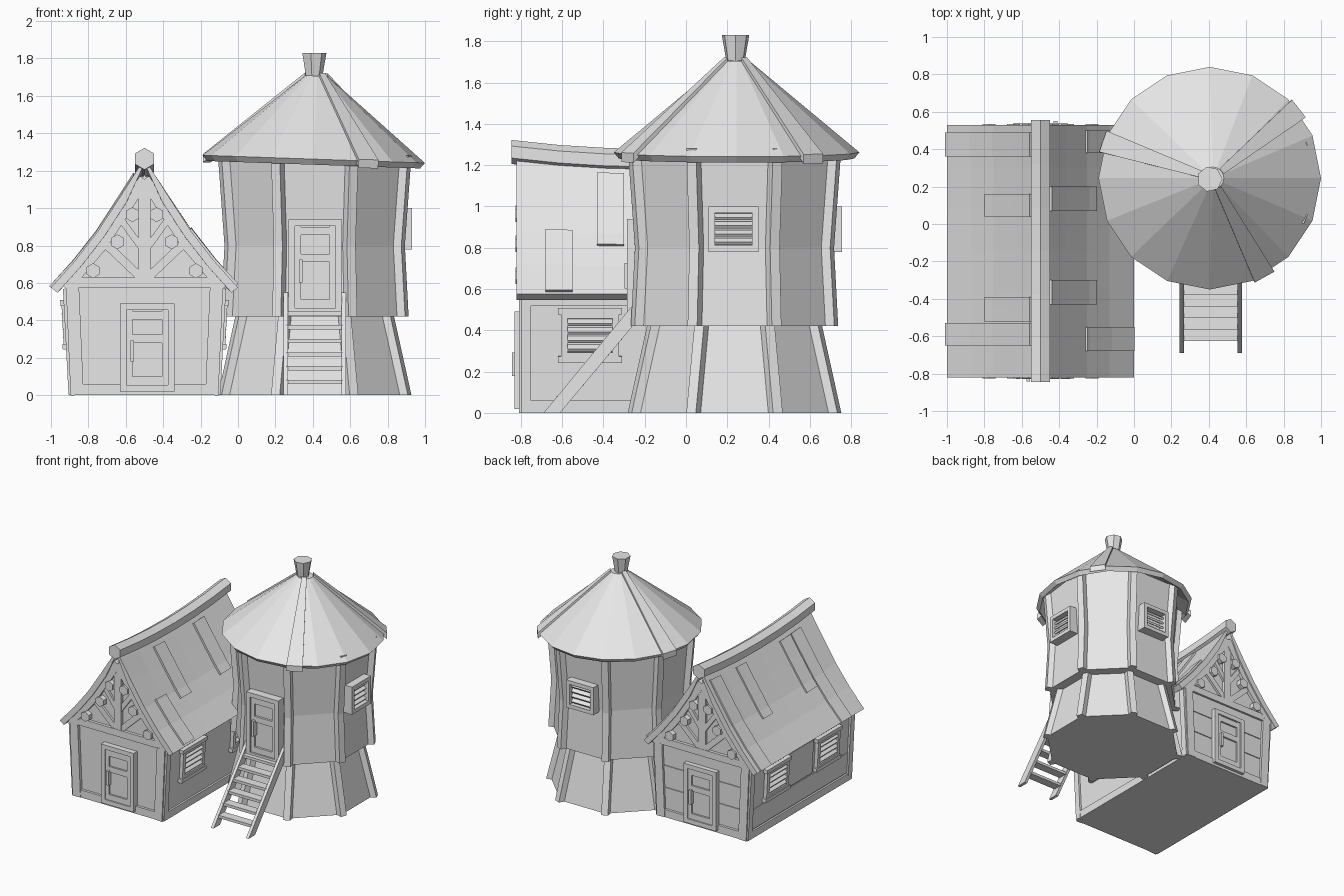
import bpy, bmesh, math
from mathutils import Matrix, Vector

old = bpy.data.objects.get("Cube")
if old:
    bpy.data.objects.remove(old)

grey = bpy.data.materials.new("plain_grey")
grey.use_nodes = True
grey.diffuse_color = (0.8, 0.8, 0.8, 1)
grey.node_tree.nodes["Principled BSDF"].inputs["Base Color"].default_value = (0.8, 0.8, 0.8, 1)


def loft(name, rings, m=Matrix()):
    """Skin equal rings of points and cap both ends."""
    bm = bmesh.new()
    loops = [[bm.verts.new(m @ Vector(p)) for p in ring] for ring in rings]
    n = len(loops[0])
    for a, b in zip(loops, loops[1:]):
        for i in range(n):
            j = (i + 1) % n
            bm.faces.new((a[i], a[j], b[j], b[i]))
    bm.faces.new(loops[0])
    bm.faces.new(loops[-1])
    bmesh.ops.recalc_face_normals(bm, faces=bm.faces)
    mesh = bpy.data.meshes.new(name)
    bm.to_mesh(mesh)
    bm.free()
    mesh.materials.append(grey)
    ob = bpy.data.objects.new(name, mesh)
    bpy.context.collection.objects.link(ob)
    return ob


def box(name, m, x, y, z):
    """Box from (low, high) ranges in the frame m."""
    return loft(name, [[(x[0], y[0], h), (x[1], y[0], h), (x[1], y[1], h), (x[0], y[1], h)] for h in z], m)


def beam(name, m, p, q, w, d):
    """Bar from p to q, w wide in the wall plane, d deep in y."""
    p, q = Vector(p), Vector(q)
    side = (q - p).cross(Vector((0, 1, 0))).normalized() * w / 2
    dep = Vector((0, d / 2, 0))
    return loft(name, [[c - side - dep, c + side - dep, c + side + dep, c - side + dep] for c in (p, q)], m)


def ngon(n, r, z, turn=0.0):
    return [(r * math.cos(turn + math.tau * i / n), r * math.sin(turn + math.tau * i / n), z) for i in range(n)]


def wall_frame(x, y, z, turn):
    """Local frame on a wall: -y points out, x runs across."""
    return Matrix.Translation((x, y, z)) @ Matrix.Rotation(math.radians(turn), 4, 'Z')


def frame(name, m, w, h, t, out):
    for s in (-1, 1):
        a, b = sorted((s * w / 2, s * (w / 2 - t)))
        box(name + "_jamb", m, (a, b), (-out, 0.05), (0, h))
    for z in (0, h - t):
        box(name + "_rail", m, (t - w / 2, w / 2 - t), (-out, 0.05), (z, z + t))


def door(name, m, w, h, out):
    frame(name, m, w, h, 0.035, out)
    u = w / 2 - 0.035
    box(name + "_slab", m, (-u, u), (0.005 - out * 0.6, 0.05), (0.03, h - 0.03))
    for z in (0.035, h * 0.55, h - 0.085):
        box(name + "_crosspiece", m, (0.03 - u, u - 0.03), (-out * 0.8, 0), (z, z + 0.045))
    for s in (-1, 1):
        a, b = sorted((s * u, s * (u - 0.03)))
        box(name + "_stile", m, (a, b), (-out * 0.8, 0), (0.03, h - 0.03))
    box(name + "_handle", m, (0.02 - u, 0.04 - u), (-out - 0.012, 0), (h * 0.34, h * 0.58))


def window(name, m, w, h, out):
    frame(name, m, w, h, 0.03, out)
    for i in range(4):
        z = 0.03 + (i + 0.5) * (h - 0.06) / 4
        tilt = m @ Matrix.Translation((0, -out * 0.45, z)) @ Matrix.Rotation(0.6, 4, 'X')
        box(name + "_slat", tilt, (0.03 - w / 2, w / 2 - 0.03), (-0.017, 0.017), (-0.008, 0.008))


# ---------------------------------------------------------------- tower
tower = Matrix.Translation((0.41, 0.235, 0))
corner = math.pi / 8
to_corner = 1 / math.cos(corner)
sections = {"lower": [(0, 0.48), (0.43, 0.385)],
            "upper": [(0.42, 0.465), (0.8, 0.445), (1.28, 0.48)]}
for part, rows in sections.items():
    loft("tower_" + part + "_wall", [ngon(8, r * to_corner, z, corner) for z, r in rows], tower)
    for i in range(8):
        turn = tower @ Matrix.Rotation(corner * (2 * i + 1), 4, 'Z')
        post = [[(r * to_corner + a, b, z) for a, b in ((-0.03, -0.035), (0.03, -0.025), (0.03, 0.025), (-0.03, 0.035))]
                for z, r in rows]
        loft("tower_" + part + "_post", post, turn)

# Conical roof, leaning slightly, with raised strips
lean = Matrix.Translation((0.405, 0.245, 1.262)) @ Matrix.Rotation(0.035, 4, 'Y')
rim, crown, rise = 0.595, 0.06, 0.445
loft("tower_roof", [ngon(16, r, z) for r, z in
                    ((0.4, 0.08), (0.57, -0.03), (rim, 0), (crown, rise))], lean)
for deg in (38, -61, 161):
    strip = []
    for r, half in ((crown, 0.018), (rim + 0.01, 0.06)):
        z = rise * (rim - r) / (rim - crown)
        strip.append([(r, -half, z - 0.03), (r, half, z - 0.03), (r, half, z + 0.016), (r, -half, z + 0.016)])
    loft("tower_roof_strip", strip, lean @ Matrix.Rotation(math.radians(deg), 4, 'Z'))
loft("roof_finial", [ngon(7, r, z) for r, z in ((0.045, 1.66), (0.047, 1.71), (0.068, 1.83))],
     Matrix.Translation((0.405, 0.24, 0)))

door("tower_door", wall_frame(0.413, -0.225, 0.43, 0), 0.285, 0.51, 0.06)
window("tower_left_window", wall_frame(0.86, 0.23, 0.78, 90), 0.24, 0.22, 0.07)
window("tower_back_window", wall_frame(0.41, 0.685, 0.78, 180), 0.24, 0.22, 0.07)

# Steps up to the tower door
for x in (0.255, 0.565):
    loft("stair_stringer", [[(x + s, y, z) for y, z in
                             ((-0.69, 0), (-0.61, 0), (-0.2, 0.49), (-0.2, 0.55), (-0.235, 0.55))]
                            for s in (-0.012, 0.012)])
for i in range(6):
    z = 0.07 + 0.073 * i
    y = -0.65 + z * 0.84
    box("stair_tread", Matrix(), (0.26, 0.56), (y - 0.035, y + 0.035), (z - 0.01, z + 0.012))

# ---------------------------------------------------------------- house
front, back, mid = -0.785, 0.495, -0.145
half_wall = [(0.39, 0), (0.42, 0.57), (0.25, 0.79)]
outline = half_wall + [(0, 1.18)] + [(-x, z) for x, z in reversed(half_wall)]
loft("house_walls", [[(x - 0.5, y, z) for x, z in outline] for y in (front, back)])

# Sagging roof built from strips that follow one curved profile
profile = [(0, 1.265), (0.13, 1.06), (0.25, 0.875), (0.37, 0.72), (0.5, 0.575)]


def roof_height(x):
    for (a, za), (b, zb) in zip(profile, profile[1:]):
        if x <= b:
            return za + (zb - za) * (x - a) / (b - a)
    return profile[-1][1]


def sag(x, y):
    return 0.04 * (1 - x / 0.5) * (((y - mid) / 0.67) ** 2 - 1)


def roof_strip(name, s, x0, x1, y0, y1, top, bottom):
    xs = [x0] + [x for x, z in profile if x0 < x < x1] + [x1]
    rings = []
    for k in range(7):
        y = y0 + (y1 - y0) * k / 6
        ring = [(x, roof_height(x) + sag(x, y)) for x in xs]
        upper = [(s * (x + top * 0.78) - 0.5, y, z + top * 0.6) for x, z in ring]
        lower = [(s * max(0, x - bottom * 0.78) - 0.5, y, z - bottom * 0.6) for x, z in reversed(ring)]
        rings.append(upper + lower)
    loft(name, rings)


for s in (-1, 1):
    roof_strip("house_roof", s, 0, 0.5, -0.82, 0.53, 0, 0.045)
for x0, x1, y0, y1 in ((0.05, 0.29, 0.04, 0.16), (0.05, 0.29, -0.52, -0.39),
                       (0.05, 0.5, 0.36, 0.49), (0.05, 0.5, -0.65, -0.53)):
    roof_strip("right_roof_board", -1, x0, x1, y0, y1, 0.012, 0.01)
for x0, x1, y0, y1 in ((0.05, 0.29, -0.43, -0.3), (0.24, 0.49, -0.68, -0.55),
                       (0.05, 0.29, 0.07, 0.2), (0.24, 0.49, 0.38, 0.5)):
    roof_strip("left_roof_board", 1, x0, x1, y0, y1, 0.015, 0.01)

ridge = []
for k in range(7):
    y = -0.845 + 1.4 * k / 6
    ridge.append([(a - 0.5, y, b + 1.26 + sag(0, y)) for a, b, c in ngon(6, 0.058, 0, math.pi / 6)])
loft("ridge_beam", ridge)

# Both gable ends: timber frame, log ends and door
for side, m in (("front", wall_frame(-0.5, front, 0, 0)), ("back", wall_frame(-0.5, back, 0, 180))):
    box(side + "_sill", m, (-0.39, 0.39), (-0.02, 0.02), (0, 0.06))
    box(side + "_tie_beam", m, (-0.42, 0.42), (-0.024, 0.02), (0.575, 0.63))
    beam(side + "_king_post", m, (0, 0, 0.6), (0, 0, 1.15), 0.065, 0.044)
    for s in (-1, 1):
        beam(side + "_corner_post", m, (s * 0.36, 0, 0), (s * 0.385, 0, 0.58), 0.07, 0.05)
        beam(side + "_brace", m, (s * 0.01, 0, 0.62), (s * 0.22, 0, 0.82), 0.045, 0.036)
        beam(side + "_upper_brace", m, (s * 0.01, 0, 0.78), (s * 0.14, 0, 0.96), 0.035, 0.034)
        beam(side + "_rafter", m, (0, 0, 1.155), (s * 0.24, 0, 0.785), 0.06, 0.05)
        beam(side + "_lower_rafter", m, (s * 0.235, 0, 0.79), (s * 0.42, 0, 0.57), 0.055, 0.05)
        for x, z in ((0.065, 0.965), (0.145, 0.82), (0.275, 0.665)):
            loft(side + "_log_end", [[(s * x + a, y, z + b) for a, b, c in ngon(6, 0.04, 0, math.pi / 6)]
                                     for y in (-0.04, 0.03)], m)
    door(side + "_door", m @ Matrix.Translation((0.015 if side == "front" else 0, 0, 0.02)), 0.29, 0.47, 0.045)

# Wall boards on the back
plank = wall_frame(-0.5, back, 0, 180)
for z in (0.065, 0.24, 0.415):
    box("back_board", plank, (-0.35, 0.35), (-0.007, 0.01), (z, z + 0.165))

# Long sides: sill, plate, corner posts, boards and louvred windows
for side, x, turn in (("left", -0.11, 90), ("right", -0.89, -90)):
    slope = math.atan(0.03 / 0.57)
    m = wall_frame(x, mid, 0, turn) @ Matrix.Rotation(slope, 4, 'X')
    box(side + "_sill", m, (-0.655, 0.655), (-0.014, 0.02), (0, 0.06))
    box(side + "_wall_plate", m, (-0.64, 0.64), (-0.014, 0.02), (0.52, 0.57))
    for s in (-1, 1):
        beam(side + "_corner_post", m, (s * 0.63, 0, 0.003), (s * 0.63, 0, 0.57), 0.05, 0.032)
        window(side + "_window", m @ Matrix.Translation((s * 0.32, 0, 0.265)), 0.28, 0.225, 0.028)
        box(side + "_window_sill", m, (s * 0.32 - 0.155, s * 0.32 + 0.155), (-0.034, 0.02), (0.245, 0.275))
        box(side + "_window_lintel", m, (s * 0.32 - 0.155, s * 0.32 + 0.155), (-0.034, 0.02), (0.48, 0.51))
    if side == "right":
        box("right_lower_board", m, (-0.6, 0.6), (-0.006, 0.01), (0.068, 0.23))
        box("right_middle_board", m, (-0.15, 0.15), (-0.006, 0.01), (0.24, 0.51))
